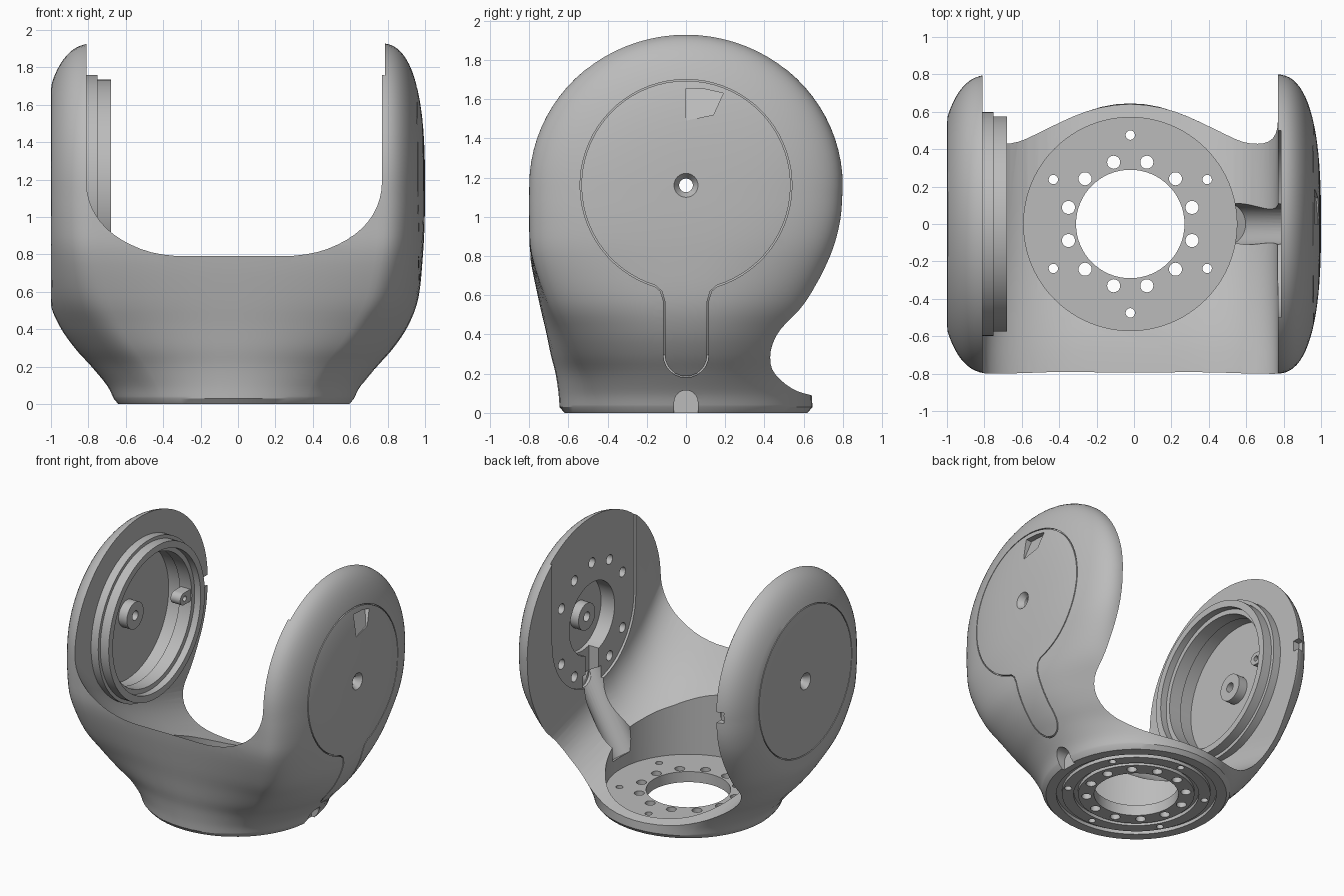
import bpy, bmesh
from math import sin, cos, pi, radians, atan2
from mathutils import Vector, Matrix

cube = bpy.data.objects.get("Cube")
if cube:
    bpy.data.objects.remove(cube)

grey = bpy.data.materials.new("plain grey")
grey.use_nodes = True
grey.diffuse_color = (0.5, 0.5, 0.5, 1)
grey.node_tree.nodes["Principled BSDF"].inputs["Base Color"].default_value = (0.5, 0.5, 0.5, 1)

AXIS_Z = 1.16      # height of the joint axis
BASE_X = -0.02     # centre of the base flange


def finish(name, bm):
    """Turn a bmesh into a clean, closed object."""
    bmesh.ops.remove_doubles(bm, verts=bm.verts, dist=1e-5)
    bmesh.ops.delete(bm, geom=[e for e in bm.edges if not e.link_faces], context='EDGES')
    bmesh.ops.recalc_face_normals(bm, faces=bm.faces)
    mesh = bpy.data.meshes.new(name)
    bm.to_mesh(mesh)
    bm.free()
    mesh.materials.append(grey)
    obj = bpy.data.objects.new(name, mesh)
    bpy.context.collection.objects.link(obj)
    return obj


def bridge(bm, a, b):
    for i in range(len(a)):
        j = (i + 1) % len(a)
        bm.faces.new((a[i], a[j], b[j], b[i]))


def lathe(name, profile, axis, centres, n=64):
    """Revolve a closed (along, radius) profile about an axis at each centre."""
    bm = bmesh.new()
    for c in centres:
        rings = []
        for k in range(n):
            u, v = cos(2 * pi * k / n), sin(2 * pi * k / n)
            rings.append([bm.verts.new(Vector(c) + Vector(
                (a, r * u, r * v) if axis == 'X' else (r * u, r * v, a))) for a, r in profile])
        for k in range(n):
            bridge(bm, rings[k], rings[(k + 1) % n])
    return finish(name, bm)


def rod(a, b, r, axis, centres, n=32):
    return lathe("cutter", [(a, 0), (a, r), (b, r), (b, 0)], axis, centres, n)


def prism(name, outlines):
    """Solid through a row of matching outlines."""
    bm = bmesh.new()
    loops = [[bm.verts.new(p) for p in o] for o in outlines]
    for a, b in zip(loops, loops[1:]):
        bridge(bm, a, b)
    bm.faces.new(loops[0])
    bm.faces.new(loops[-1])
    return finish(name, bm)


def slot(x0, x1, r, low, high):
    """Round-bottomed slot cutter running through x, upright in z."""
    arc = [(-r * cos(pi * k / 32), low - r * sin(pi * k / 32)) for k in range(33)]
    return prism("cutter", [[(x, y, z) for y, z in arc + [(r, high), (-r, high)]] for x in (x0, x1)])


def cut(target, *cutters):
    for c in cutters:
        c.hide_render = True
        mod = target.modifiers.new("cut", 'BOOLEAN')
        mod.operation, mod.solver, mod.object = 'DIFFERENCE', 'EXACT', c
        bpy.context.view_layer.objects.active = target
        bpy.ops.object.modifier_apply(modifier=mod.name)
        bpy.data.objects.remove(c)


def circle(r, n, start, x=None):
    """Hole centres spaced round the joint axis (x given) or the base axis."""
    out = []
    for k in range(n):
        a = radians(start) + 2 * pi * k / n
        out.append((BASE_X + r * cos(a), r * sin(a), 0) if x is None
                   else (x, r * cos(a), AXIS_Z + r * sin(a)))
    return out


# Half outline of the arm section: crowned on +x, fuller and cut flat on -x
crown = [(0.25 * cos(k * pi / 40) ** 0.77, sin(k * pi / 40) ** 0.77) for k in range(20)]
crown.append((0, 1))
flat = [(0.75 * (1 - k / 6), 1) for k in range(1, 12)]
half = ([(0.75 + d, y) for d, y in crown] + flat
        + [(-0.75 - 1.22 * d, y) for d, y in reversed(crown)])

# Body stations: height, half width, front depth, back depth, boxiness
stations = [Vector(s) for s in (
    (0.03, 0.645, 0.645, 0.645, 0), (0.1, 0.68, 0.65, 0.64, 0.03),
    (0.2, 0.76, 0.665, 0.63, 0.12), (0.3, 0.845, 0.69, 0.63, 0.3),
    (0.42, 0.92, 0.715, 0.635, 0.5), (0.57, 0.97, 0.75, 0.67, 0.75),
    (0.8, 0.99, 0.795, 0.745, 0.95), (0.98, 0.998, 0.8, 0.787, 1), (AXIS_Z, 1, 0.8, 0.8, 1))]
smooth = [Vector((0, 0.62, 0.62, 0.62, 0))]
for i in range(len(stations) - 1):
    p0, p1, p2, p3 = (stations[min(max(i + d, 0), len(stations) - 1)] for d in (-1, 0, 1, 2))
    for k in range(4):
        t = k / 4
        smooth.append(p1 + (p2 - p0) * (t / 2) + (2 * p0 - 5 * p1 + 4 * p2 - p3) * (t * t / 2)
                      + (3 * p1 - p0 - 3 * p2 + p3) * (t ** 3 / 2))
smooth.append(stations[-1])

# Fork body: lofted lower bowl and revolved upper dome
bm = bmesh.new()
rings = []
for z, wx, front, back, w in smooth:
    pts = []
    for bx, by in half:
        a = atan2(by, bx)
        x = BASE_X * (1 - w) + wx * ((1 - w) * cos(a) + w * bx)
        pts.append((max(x, -1), (1 - w) * sin(a) + w * by))
    loop = [(x, back * y, z) for x, y in pts] + [(x, -front * y, z) for x, y in pts[-2:0:-1]]
    rings.append([bm.verts.new(p) for p in loop])
for a, b in zip(rings, rings[1:]):
    bridge(bm, a, b)
bm.faces.new(rings[0])
STEPS = 40
dome = [[bm.verts.new((max(x, -1), 0.8 * y * cos(pi * k / STEPS), AXIS_Z + 0.77 * y * sin(pi * k / STEPS)))
         for x, y in half] for k in range(STEPS + 1)]
for a, b in zip(dome, dome[1:]):
    for i in range(len(half) - 1):
        bm.faces.new((a[i], a[i + 1], b[i + 1], b[i]))
body = finish("fork_body", bm)

# Sloping saddle between the arms
L, R = -0.81, 0.77
arc = [radians(90 * k / 14) for k in range(15)]
corner = [(0.55 * (1 - cos(a) ** 0.9), 0.4 * (1 - sin(a) ** 0.9)) for a in arc]
saddle = ([(L, 3)] + [(L + x, z) for x, z in corner]
          + [(R - x, z) for x, z in reversed(corner)] + [(R, 3)])
run = ((-1.2, 1.2), (-0.8, 0.8), (-0.68, 0.66), (-0.56, 0.55), (-0.4, 0.44),
       (-0.2, 0.34), (0.1, 0.23), (0.6, 0.1), (1.2, -0.05))
cut(body, prism("cutter", [[(x, y, z + low) for x, z in saddle] for y, low in run]))

# Drive arm: shallow channel, pocket, cable slot, bolt circle and trough
axis = [(0, 0, AXIS_Z)]
trough = rod(0, 0.63, 0.11, 'Z', [(0, 0, 0)])
way = Vector((0.3, 0, 0.55))
trough.data.transform(Matrix.Translation((0.5, 0, 0.2)) @ way.to_track_quat('Z', 'Y').to_matrix().to_4x4())
bolts = [c for k, c in enumerate(circle(0.42, 12, 0, 0.79)) if k % 6 and k != 9]
cut(body, slot(0.57, 0.787, 0.5, AXIS_Z, 2.3),
    rod(0.61, 0.9, 0.27, 'X', axis, 48),
    slot(0.63, 0.87, 0.08, 0.7, 1.1),
    rod(-0.14, 0.1, 0.037, 'X', bolts, 20),
    trough)

# Round well, floor opening, bolt holes and underside grooves
base = [(BASE_X, 0, 0)]
cut(body, rod(0.08, 1.02, 0.57, 'Z', base, 96),
    rod(-0.1, 0.3, 0.29, 'Z', base, 64),
    rod(-0.1, 0.3, 0.035, 'Z', circle(0.342, 12, 15), 20),
    rod(-0.1, 0.3, 0.025, 'Z', circle(0.475, 6, 30), 20))
for r0, r1 in ((0.51, 0.55), (0.40, 0.43)):
    cut(body, lathe("cutter", [(-0.1, r0), (-0.1, r1), (0.025, r1), (0.025, r0)], 'Z', base))

# Plain arm: bearing bore, rim groove and edge notch
cut(body, rod(-0.93, -0.62, 0.5, 'X', axis, 64),
    lathe("cutter", [(-1.1, 0.552), (-1.1, 0.558), (-0.985, 0.558), (-0.985, 0.552)], 'X', axis),
    prism("cutter", [[(-0.86, y, z), (-0.7, y, z), (-0.7, y, z + 0.08), (-0.86, y, z + 0.08)]
                     for y, z in ((0.74, 1.1), (0.9, 1.1))]))

# Cable mouth at the base edge
mouth = slot(0.575, 0.95, 0.06, -0.055, 0.1)
mouth.data.transform(Matrix.Rotation(pi, 4, 'X'))
cut(body, mouth)

# Countersunk pivot holes through both arms
for s in (-1, 1):
    cut(body, lathe("cutter", [(s * 0.8, 0), (s * 0.8, 0.035), (s * 0.96, 0.035),
                               (s * 1.01, 0.068), (s * 1.01, 0)], 'X', axis, 32))


# Keyhole cover seam on the drive arm
def keyhole(d):
    r, w = 0.54 - d, 0.115 - d
    pts = [(r * sin(a), AXIS_Z - r * cos(a)) for a in
           (radians(17 + 326 * k / 64) for k in range(65))]
    pts += [(-w - 0.015, 0.62), (-w, 0.57)]
    pts += [(-w * cos(pi * k / 12), 0.295 - w * sin(pi * k / 12)) for k in range(13)]
    return pts + [(w, 0.57), (w + 0.015, 0.62)]


def seam_depth(z):
    return 0.945 if z > 0.6 else 0.92 if z > 0.5 else 0.71


bm = bmesh.new()
loops = []
for d, outer in ((0, True), (0, False), (0.007, False), (0.007, True)):
    loops.append([bm.verts.new((1.1 if outer else seam_depth(z), y, z)) for y, z in keyhole(d)])
for k in range(4):
    bridge(bm, loops[k], loops[(k + 1) % 4])
cut(body, finish("cutter", bm))

# Wedge-shaped finger notch in the cover
notch = [(0, 1.655), (0, 1.49), (0.14, 1.52), (0.19, 1.63), (0.1, 1.65)]
cut(body, prism("cutter", [[(1.1, y, z) for y, z in notch],
                           [(0.985 - 0.4 * (z - 1.49), y, z) for y, z in notch]]))

# Stepped bearing ring, pivot bosses and retaining tab
parts = [body]
parts.append(lathe("bearing_ring", [(-0.83, 0.49), (-0.83, 0.6), (-0.75, 0.6), (-0.75, 0.575),
                                    (-0.68, 0.575), (-0.68, 0.525), (-0.73, 0.525), (-0.73, 0.49)],
                   'X', axis, 96))
for name, a, b in (("plain_arm_boss", -0.94, -0.86), ("drive_arm_boss", 0.91, 0.83)):
    parts.append(lathe(name, [(a, 0.035), (a, 0.1), (b, 0.1), (b, 0.035)], 'X', axis, 40))
tab = prism("retaining_tab", [[(x, 0.41 - 0.045 * sin(pi * k / 10), AXIS_Z + 0.045 * cos(pi * k / 10))
                               for k in range(11)]
                              + [(x, 0.5, AXIS_Z - 0.045), (x, 0.5, AXIS_Z + 0.045)]
                              for x in (-0.82, -0.74)])
cut(tab, rod(-0.9, -0.7, 0.02, 'X', [(0, 0.42, AXIS_Z)], 16))
parts.append(tab)

for obj in bpy.context.view_layer.objects:
    obj.select_set(obj in parts)
bpy.context.view_layer.objects.active = body
bpy.ops.object.shade_smooth_by_angle(angle=radians(30))
